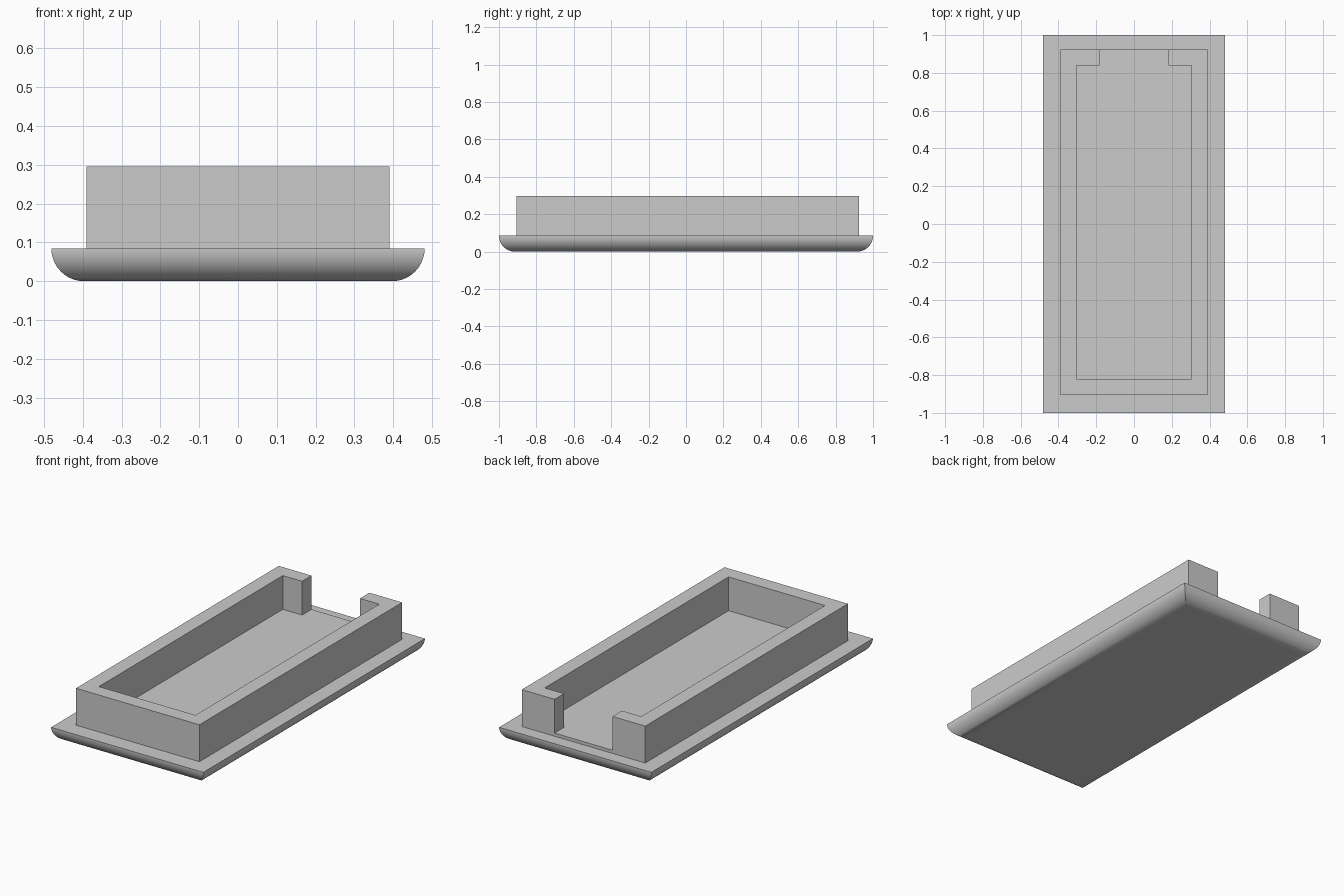
import bpy, bmesh, math

cube = bpy.data.objects.get("Cube")
if cube:
    bpy.data.objects.remove(cube, do_unlink=True)

grey = bpy.data.materials.new("plain grey")
grey.use_nodes = True
GREY = (0.6, 0.6, 0.6, 1)
grey.diffuse_color = GREY
grey.node_tree.nodes["Principled BSDF"].inputs["Base Color"].default_value = GREY

HALF_W, HALF_L, RIM_Z = 0.481, 1.0, 0.085
FLOOR_Z, WALL_TOP = 0.103, 0.296


def finish(name, bm):
    bmesh.ops.recalc_face_normals(bm, faces=bm.faces)
    mesh = bpy.data.meshes.new(name)
    bm.to_mesh(mesh)
    bm.free()
    mesh.materials.append(grey)
    obj = bpy.data.objects.new(name, mesh)
    bpy.context.collection.objects.link(obj)
    return obj


def extrude_outline(name, points, z0, z1):
    bm = bmesh.new()
    face = bm.faces.new([bm.verts.new((x, y, z0)) for x, y in points])
    up = bmesh.ops.extrude_face_region(bm, geom=[face])["geom"]
    top = [v for v in up if isinstance(v, bmesh.types.BMVert)]
    bmesh.ops.translate(bm, verts=top, vec=(0, 0, z1 - z0))
    return finish(name, bm)


# Base plate: rectangles stacked along a quarter circle, with mitred corners
bm = bmesh.new()
rings = []
STEPS = 24
for i in range(STEPS + 1):
    a = math.pi / 2 * i / STEPS
    inset = RIM_Z * (1 - math.sin(a))
    z = RIM_Z * (1 - math.cos(a))
    w, l = HALF_W - inset, HALF_L - inset
    rings.append([bm.verts.new((sx * w, sy * l, z))
                  for sx, sy in ((-1, -1), (1, -1), (1, 1), (-1, 1))])
for low, high in zip(rings, rings[1:]):
    for k in range(4):
        n = (k + 1) % 4
        bm.faces.new((low[k], low[n], high[n], high[k]))
bm.faces.new(rings[0][::-1])
bm.faces.new(rings[-1])
plate = finish("base_plate", bm)
bpy.ops.object.select_all(action='DESELECT')
plate.select_set(True)
bpy.context.view_layer.objects.active = plate
bpy.ops.object.shade_smooth_by_angle(angle=math.radians(30))

# Raised wall: one outline, open at the back between two short returns
right_half = [(0.183, 0.84), (0.305, 0.84), (0.305, -0.82)]
outer_half = [(0.39, -0.905), (0.39, 0.925), (0.183, 0.925)]
mirror = lambda pts: [(-x, y) for x, y in reversed(pts)]
outline = right_half + mirror(right_half) + mirror(outer_half) + outer_half
extrude_outline("surrounding_wall", outline, RIM_Z, WALL_TOP)

# Inner floor, slightly above the plate and reaching through the opening
floor_half = [(0.305, -0.82), (0.305, 0.84), (0.183, 0.84), (0.183, 0.925)]
extrude_outline("inner_floor", floor_half + mirror(floor_half), RIM_Z, FLOOR_Z)
